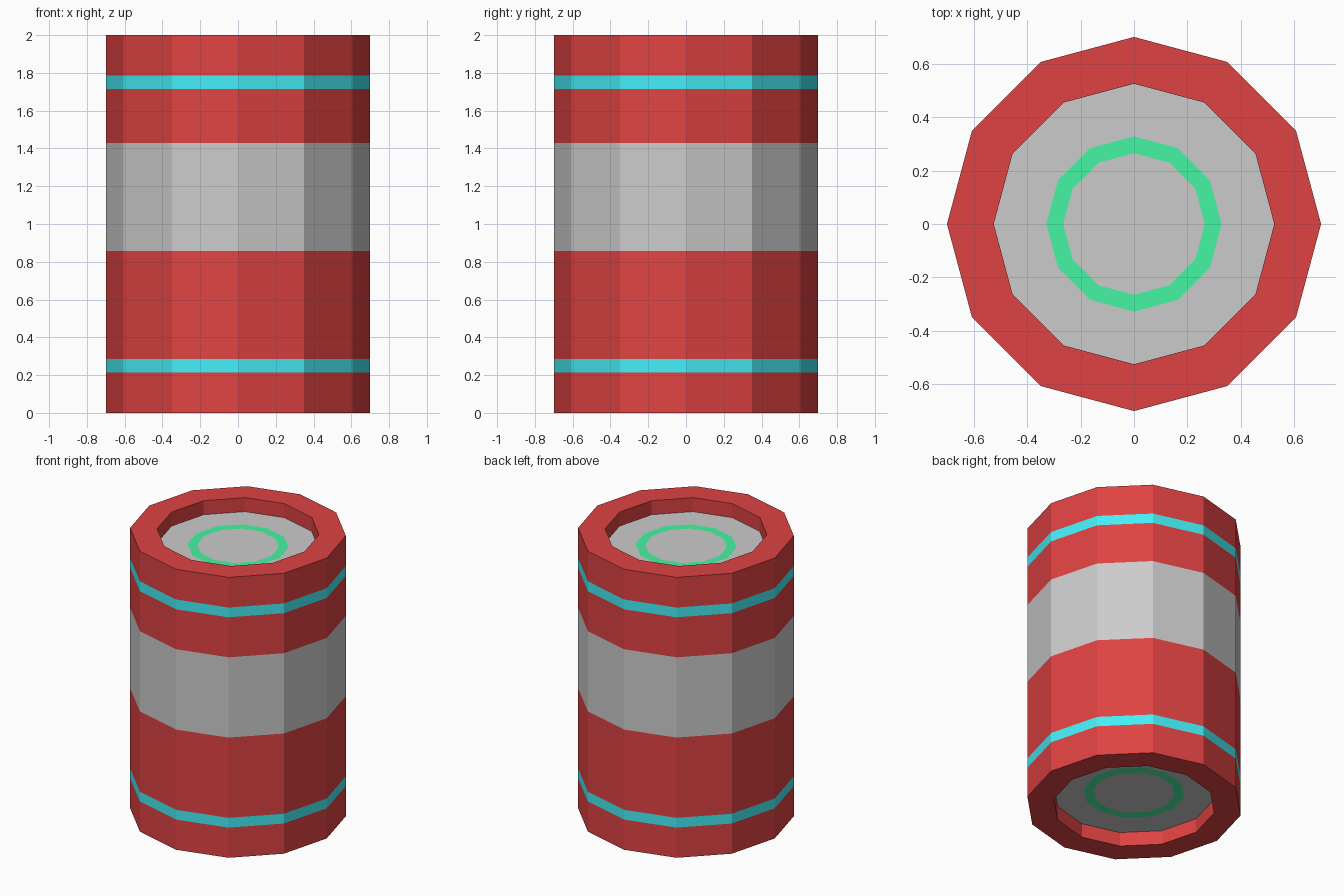
import bpy, bmesh, math

if "Cube" in bpy.data.objects:
    bpy.data.objects.remove(bpy.data.objects["Cube"])

SIDES = 12
R = 0.7            # outer radius
RIM = 0.525        # inner radius of the rims
H = 2.0
DEPTH = 0.1        # recess of the end plates


def material(name, rgb):
    m = bpy.data.materials.new(name)
    m.diffuse_color = (*rgb, 1)
    m.use_nodes = True
    m.node_tree.nodes["Principled BSDF"].inputs["Base Color"].default_value = m.diffuse_color
    return m


RED = material("red_paint", (0.74, 0.055, 0.055))
CYAN = material("cyan_stripe", (0.06, 0.85, 0.92))
GREEN = material("green_ring", (0.06, 0.91, 0.37))


def lathe(name, profile, mat=None):
    """Spin an (r, z) profile; the surface faces right of its direction in the r-z plane."""
    bm = bmesh.new()
    rings = []
    for r, z in profile:
        if r == 0:
            rings.append([bm.verts.new((0, 0, z))] * SIDES)
        else:
            rings.append([bm.verts.new((r * math.cos(a), r * math.sin(a), z))
                          for a in (2 * math.pi * i / SIDES for i in range(SIDES))])
    for lo, hi in zip(rings, rings[1:]):
        for i in range(SIDES):
            j = (i + 1) % SIDES
            corners = dict.fromkeys([lo[i], lo[j], hi[j], hi[i]])
            bm.faces.new(list(corners))
    me = bpy.data.meshes.new(name)
    bm.to_mesh(me)
    bm.free()
    ob = bpy.data.objects.new(name, me)
    bpy.context.collection.objects.link(ob)
    if mat:
        me.materials.append(mat)
    return ob


# Wall bands, bottom to top
for name, z0, z1, mat in [
    ("lower_stripe", 0.215, 0.285, CYAN),
    ("lower_wall", 0.285, 0.857, RED),
    ("label_band", 0.857, 1.43, None),
    ("upper_wall", 1.43, 1.715, RED),
    ("upper_stripe", 1.715, 1.785, CYAN),
]:
    lathe(name, [(R, z0), (R, z1)], mat)

# End rims and recessed plates with a ring, mirrored top and bottom
for end, top in (("top", True), ("bottom", False)):
    def end_part(name, profile, mat=None):
        pts = profile if top else [(r, H - z) for r, z in reversed(profile)]
        lathe(f"{end}_{name}", pts, mat)

    zp = H - DEPTH
    end_part("rim", [(R, 1.785), (R, H), (RIM, H), (RIM, zp)], RED)
    end_part("plate", [(RIM, zp), (0.328, zp)])
    end_part("ring", [(0.328, zp), (0.265, zp)], GREEN)
    end_part("plate_centre", [(0.265, zp), (0, zp)])
